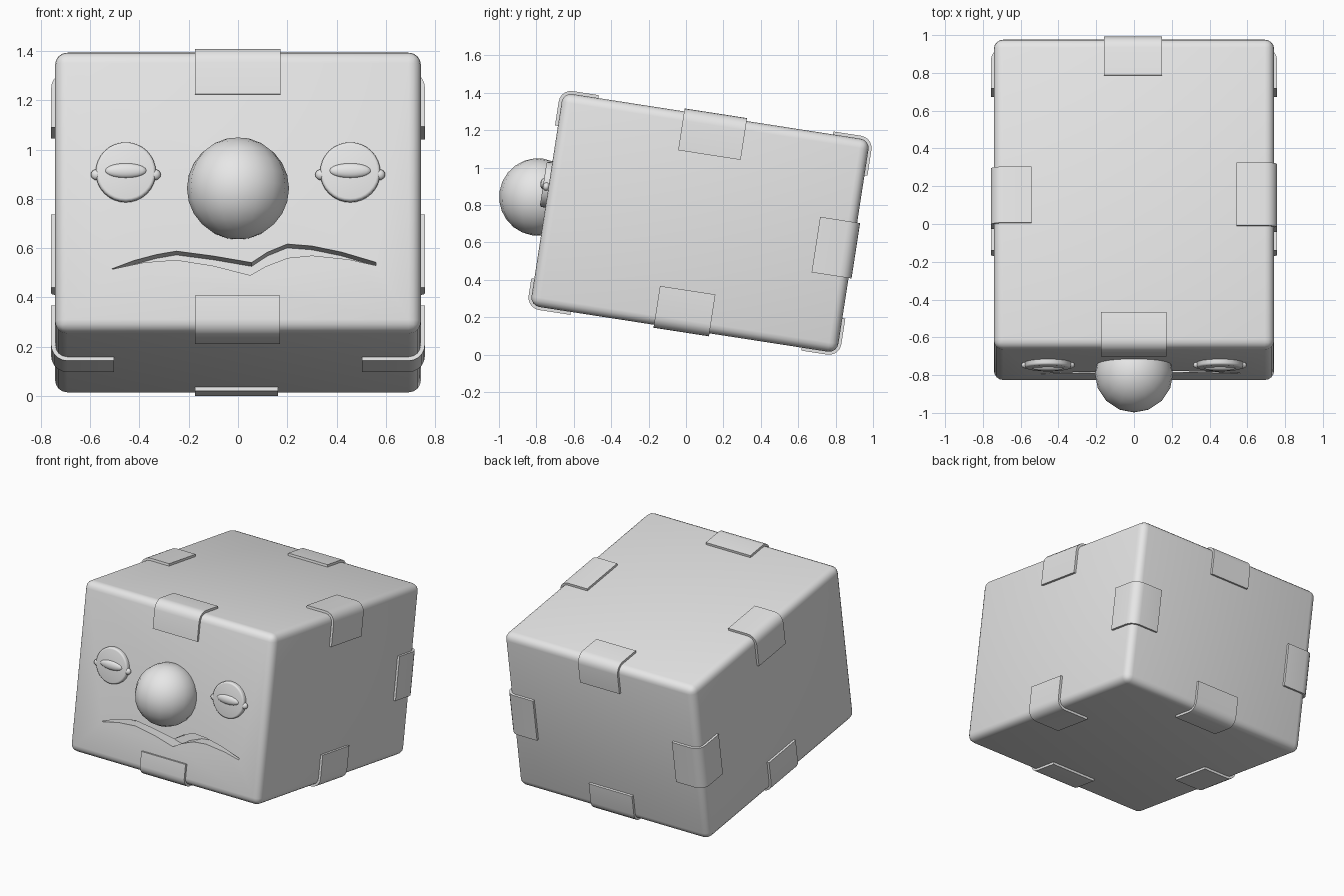
import bpy, bmesh, math
from mathutils import Matrix, Vector

if "Cube" in bpy.data.objects:
    bpy.data.objects.remove(bpy.data.objects["Cube"], do_unlink=True)

# Whole model is built upright around the box centre, then tipped backwards
TILT = Matrix.Translation((0, 0.075, 0.704)) @ Matrix.Rotation(math.radians(-8.8), 4, 'X')
HALF = Vector((0.742, 0.83, 0.576))
ROUND = 0.05
THICK = 0.016

grey = bpy.data.materials.new("plain_grey")
grey.use_nodes = True
grey.diffuse_color = (0.8, 0.8, 0.8, 1)
grey.node_tree.nodes["Principled BSDF"].inputs["Base Color"].default_value = (0.8, 0.8, 0.8, 1)


def finish(name, bm, angle=40):
    bmesh.ops.recalc_face_normals(bm, faces=bm.faces)
    bm.transform(TILT)
    mesh = bpy.data.meshes.new(name)
    bm.to_mesh(mesh)
    bm.free()
    mesh.materials.append(grey)
    obj = bpy.data.objects.new(name, mesh)
    bpy.context.collection.objects.link(obj)
    smooth(obj, angle)
    return obj


def smooth(obj, angle):
    bpy.ops.object.select_all(action='DESELECT')
    obj.select_set(True)
    bpy.context.view_layer.objects.active = obj
    bpy.ops.object.shade_smooth_by_angle(angle=math.radians(angle))


def prism(points, along):
    """Closed outline pushed along a vector."""
    bm = bmesh.new()
    face = bm.faces.new([bm.verts.new(p) for p in points])
    grown = bmesh.ops.extrude_face_region(bm, geom=[face])["geom"]
    bmesh.ops.translate(bm, vec=along, verts=[v for v in grown if isinstance(v, bmesh.types.BMVert)])
    return bm


# Box body with rounded edges
bm = bmesh.new()
bmesh.ops.create_cube(bm, size=2, matrix=Matrix.Diagonal((*HALF, 1)))
bmesh.ops.bevel(bm, geom=bm.edges[:], offset=ROUND, segments=4, profile=0.5, affect='EDGES')
box = finish("box_body", bm)

# Mouth carved into the front face
upper = [(-.51, -.318), (-.42, -.284), (-.33, -.26), (-.25, -.246), (-.1, -.266), (.055, -.293),
         (.12, -.25), (.2, -.217), (.3, -.225), (.42, -.25), (.56, -.292)]
lower = [(.56, -.305), (.45, -.28), (.3, -.264), (.2, -.274), (.11, -.31), (.05, -.345),
         (-.1, -.306), (-.25, -.282), (-.38, -.292), (-.51, -.32)]
cutter = finish("mouth_cutter", prism([(x, -HALF.y - 0.1, z) for x, z in upper + lower], (0, 0.2, 0)))
cutter.hide_render = True
cut = box.modifiers.new("mouth_cut", 'BOOLEAN')
cut.operation = 'DIFFERENCE'
cut.solver = 'EXACT'
cut.object = cutter
bpy.context.view_layer.objects.active = box
bpy.ops.object.modifier_apply(modifier=cut.name)
bpy.data.objects.remove(cutter, do_unlink=True)
smooth(box, 40)


def clip(name, side_a, side_b, reach_a, reach_b, start, end):
    """Bent strip over the edge where two box faces meet."""
    a, b = Vector(side_a), Vector(side_b)
    axis = Vector([0 if a[i] or b[i] else 1 for i in range(3)])
    corner = Vector([(a[i] + b[i]) * HALF[i] for i in range(3)])
    hub = corner - (a + b) * ROUND

    def rim(radius):
        turns = [math.pi / 2 * i / 5 for i in range(6)]
        arc = [hub + (a * math.cos(t) + b * math.sin(t)) * radius for t in turns]
        return [arc[0] - b * (reach_a - ROUND)] + arc + [arc[-1] - a * (reach_b - ROUND)]

    outline = rim(ROUND + THICK) + rim(ROUND - 0.006)[::-1]
    finish(name, prism([p + axis * start for p in outline], axis * (end - start)))


FRONT, BACK, UP, DOWN = (0, -1, 0), (0, 1, 0), (0, 0, 1), (0, 0, -1)
clip("clip_top_front", FRONT, UP, .18, .19, -.175, .172)
clip("clip_bottom_front", FRONT, DOWN, .145, .22, -.175, .17)
clip("clip_top_back", BACK, UP, .19, .2, -.16, .147)
clip("clip_bottom_back", BACK, DOWN, .19, .19, -.175, .162)
for word, s in (("left", 1), ("right", -1)):
    side = (s, 0, 0)
    clip("clip_top_" + word, side, UP, .21, .2, -.175 if s > 0 else -.16, .163 if s > 0 else .14)
    clip("clip_bottom_" + word, side, DOWN, .21, .24, -.16, .14)
    clip("clip_back_" + word, side, BACK, .2, .2, -.17, .13)

# Ball nose
bm = bmesh.new()
bmesh.ops.create_uvsphere(bm, u_segments=16, v_segments=12, radius=0.207,
                          matrix=Matrix.Translation((0, -0.878, 0.004)))
finish("nose", bm, 60)

# Eyes: round disc, raised lid fold and a small point on each side
for word, s in (("left", 1), ("right", -1)):
    centre = Matrix.Translation((s * 0.455, -HALF.y, 0.076))
    bm = bmesh.new()
    bmesh.ops.create_cone(bm, cap_ends=True, segments=32, radius1=0.122, radius2=0.122, depth=0.06,
                          matrix=centre @ Matrix.Rotation(math.pi / 2, 4, 'X'))
    rims = [e for e in bm.edges if all(v.co.y < -HALF.y for v in e.verts)]
    bmesh.ops.bevel(bm, geom=rims, offset=0.012, segments=3, profile=0.5, affect='EDGES')
    finish("eye_" + word, bm)

    bm = bmesh.new()
    shape = Matrix.Translation((0, -0.028, 0.004)) @ Matrix.Diagonal((0.085, 0.018, 0.03, 1))
    bmesh.ops.create_uvsphere(bm, u_segments=20, v_segments=10, radius=1, matrix=centre @ shape)
    finish("eyelid_" + word, bm, 60)

    bm = bmesh.new()
    for t in (1, -1):
        place = Matrix.Translation((t * 0.118, -0.012, -0.01)) @ Matrix.Diagonal((0.024, 0.018, 0.022, 1))
        bmesh.ops.create_uvsphere(bm, u_segments=12, v_segments=8, radius=1, matrix=centre @ place)
    finish("eye_corners_" + word, bm, 60)
